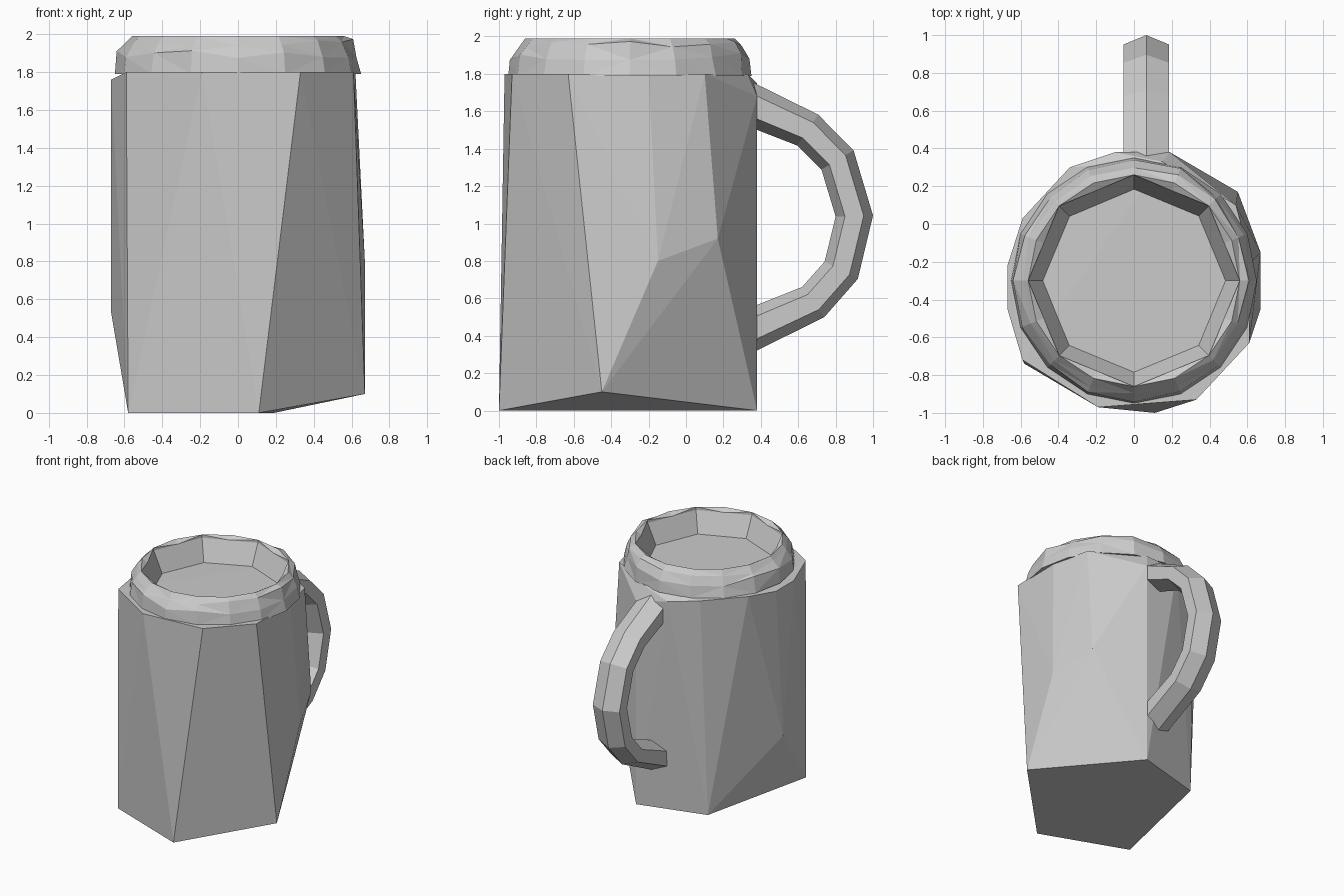
import bpy, bmesh, math, random
from mathutils import Vector

random.seed(4)
if "Cube" in bpy.data.objects:
    bpy.data.objects.remove(bpy.data.objects["Cube"])

stone = bpy.data.materials.new("plain grey")
stone.use_nodes = True
GREY = (0.6, 0.6, 0.6, 1)
stone.diffuse_color = GREY
stone.node_tree.nodes["Principled BSDF"].inputs["Base Color"].default_value = GREY
CENTRE_Y = -0.3


def finish(name, bm):
    bmesh.ops.recalc_face_normals(bm, faces=bm.faces)
    mesh = bpy.data.meshes.new(name)
    bm.to_mesh(mesh)
    bm.free()
    mesh.materials.append(stone)
    obj = bpy.data.objects.new(name, mesh)
    bpy.context.collection.objects.link(obj)
    return obj


def bridge(bm, a, b):
    n = len(a)
    for i in range(n):
        j = (i + 1) % n
        bm.faces.new((a[i], a[j], b[j], b[i]))


# Body: chiselled block, five-cornered base widening to a many-sided top
base = [(0.11, -1, 0), (0.67, -0.45, 0.1), (0.19, 0.38, 0),
        (-0.36, 0.23, 0), (-0.58, -0.74, 0)]
bulge = [(0.67, -0.15, 0.8), (0.55, 0.17, 0.92), (-0.67, -0.31, 0.53)]
top = [(-0.19, -0.97, 1.8), (0.33, -0.93, 1.8), (0.61, -0.63, 1.8),
       (0.62, -0.2, 1.8), (0.54, 0.1, 1.8), (0.19, 0.38, 1.68),
       (0.15, 0.33, 1.8), (-0.1, 0.38, 1.75), (-0.34, 0.3, 1.79),
       (-0.59, 0.03, 1.79), (-0.67, -0.22, 1.76), (-0.67, -0.45, 1.76),
       (-0.59, -0.72, 1.8)]
bm = bmesh.new()
for p in base + bulge + top:
    bm.verts.new(p)
hull = bmesh.ops.convex_hull(bm, input=bm.verts)
loose = set(hull["geom_interior"] + hull["geom_unused"])
bmesh.ops.delete(bm, geom=[v for v in loose if isinstance(v, bmesh.types.BMVert)],
                 context="VERTS")
finish("mug_body", bm)

# Rim: rough ring, octagonal inside and sixteen-sided outside
SIDES = 16
profile = [(0.65, 1.79, False), (0.635, 1.9, False), (0.6, 1.96, False),
           (0.56, 1.99, False), (0.56, 1.965, True), (0.48, 1.79, True)]
bm = bmesh.new()
rings = []
for k, (r, z, octagonal) in enumerate(profile):
    ring = []
    for i in range(SIDES):
        a = math.tau * i / SIDES
        rr = r * (math.cos(math.pi / 8) if octagonal and i % 2 else 1)
        zz = z
        if k in (1, 2):
            rr += random.uniform(-0.015, 0.01)
            zz += random.uniform(-0.03, 0.02)
        ring.append(bm.verts.new((rr * math.cos(a), CENTRE_Y + rr * math.sin(a), zz)))
    rings.append(ring)
for a, b in zip(rings, rings[1:] + rings[:1]):
    bridge(bm, a, b)
bmesh.ops.triangulate(bm, faces=[f for f in bm.faces if f.calc_center_median().z > 1.82])
finish("mug_rim", bm)

# Handle: faceted six-sided bar swept along a bent path
path = [(0.3, 1.655), (0.65, 1.5), (0.81, 1.34), (0.9, 1.04),
        (0.83, 0.75), (0.68, 0.58), (0.3, 0.41)]
pts = [Vector((0.065, y, z)) for y, z in path]
bm = bmesh.new()
rings = []
for i, p in enumerate(pts):
    before = (p - pts[i - 1]).normalized() if i else Vector()
    after = (pts[i + 1] - p).normalized() if i < len(pts) - 1 else Vector()
    along = (before + after).normalized()
    out = Vector((0, -along.z, along.y))
    thick = 0.115 if i in (0, len(pts) - 1) else 0.1
    ring = []
    for k in range(6):
        a = math.radians(30 + 60 * k)
        ring.append(bm.verts.new(p + out * thick * math.sin(a)
                                 + Vector((0.14 * math.cos(a), 0, 0))))
    rings.append(ring)
for a, b in zip(rings, rings[1:]):
    bridge(bm, a, b)
bm.faces.new(rings[0])
bm.faces.new(rings[-1])
finish("mug_handle", bm)
